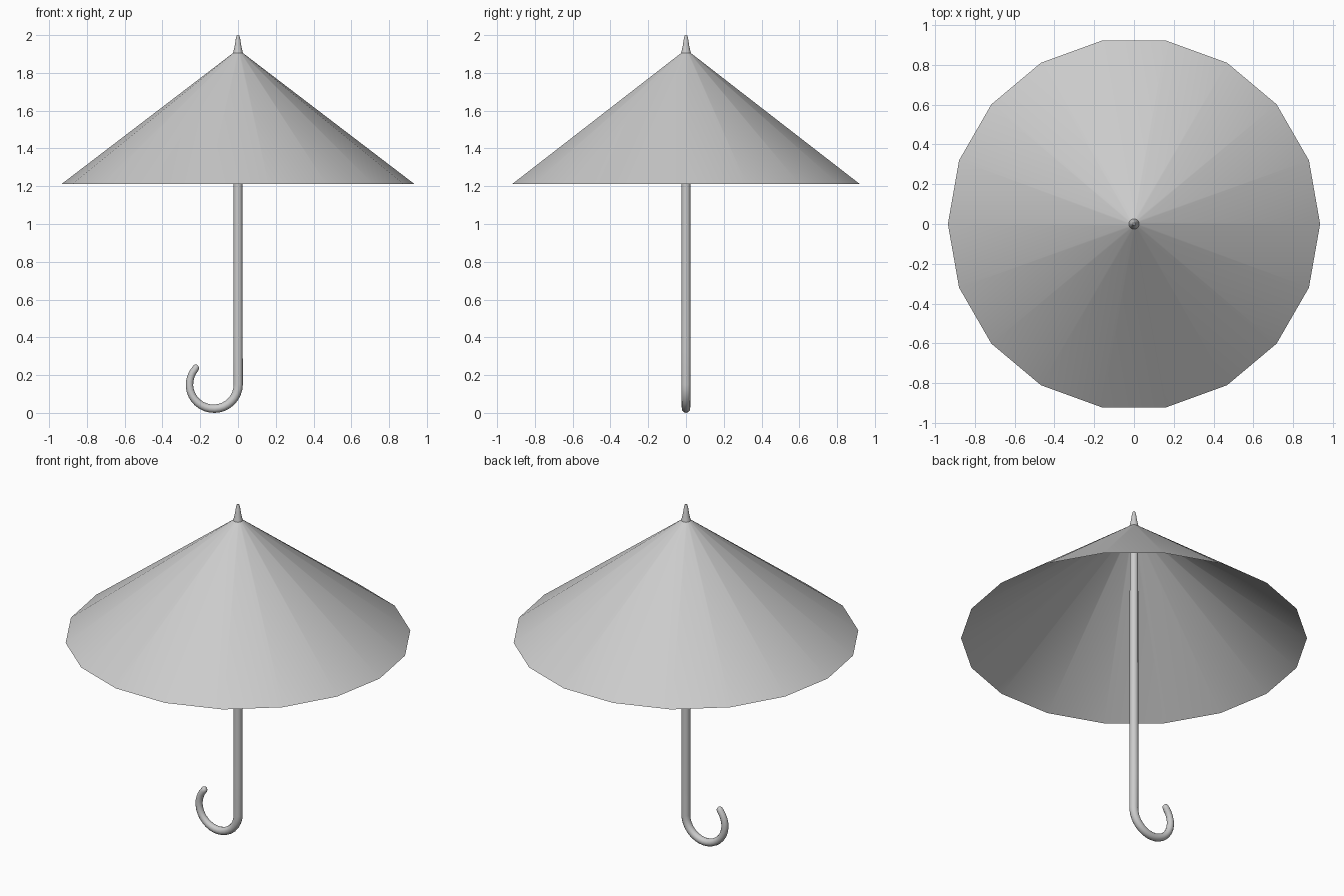
import bpy
from math import cos, sin, pi, radians

if "Cube" in bpy.data.objects:
    bpy.data.objects.remove(bpy.data.objects["Cube"])

SIDES = 18


def lathe(name, profile, cap_top=False):
    """Revolve (radius, z) points, listed bottom to top, around z."""
    verts = [(r * cos(2 * pi * i / SIDES), r * sin(2 * pi * i / SIDES), z)
             for r, z in profile for i in range(SIDES)]
    faces = []
    for k in range(len(profile) - 1):
        a, b = k * SIDES, (k + 1) * SIDES
        for i in range(SIDES):
            j = (i + 1) % SIDES
            faces.append((a + i, a + j, b + j, b + i))
    if cap_top:
        faces.append(tuple(range(len(verts) - SIDES, len(verts))))
    mesh = bpy.data.meshes.new(name)
    mesh.from_pydata(verts, [], faces)
    obj = bpy.data.objects.new(name, mesh)
    bpy.context.collection.objects.link(obj)
    bpy.ops.object.select_all(action='DESELECT')
    obj.select_set(True)
    bpy.context.view_layer.objects.active = obj
    bpy.ops.object.shade_smooth_by_angle(angle=radians(30))
    return obj


# Thin open canopy and the pointed ferrule on top
lathe("canopy", [(0.935, 1.211), (0.026, 1.905)])
lathe("ferrule", [(0.026, 1.905), (0.017, 1.945), (0.011, 1.985), (0.006, 2.0)], cap_top=True)

# Shaft and hooked handle: one swept tube, slightly thinner towards the hook end
path = [(0, 1.9, 0.023), (0, 0.7, 0.024), (0, 0.35, 0.025)]
STEPS = 20
for i in range(STEPS + 1):
    t = -radians(220) * i / STEPS
    path.append((-0.128 + 0.129 * cos(t), 0.150 + 0.128 * sin(t), 0.0245 - 0.006 * i / STEPS))
# Rounded end of the hook
path += [(-0.220, 0.243, 0.017), (-0.215, 0.249, 0.012), (-0.213, 0.251, 0.005)]

curve = bpy.data.curves.new("shaft_and_handle", 'CURVE')
curve.dimensions = '3D'
curve.bevel_depth = 1.0
curve.bevel_resolution = 4
curve.use_fill_caps = True
spline = curve.splines.new('POLY')
spline.points.add(len(path) - 1)
for p, (x, z, r) in zip(spline.points, path):
    p.co = (x, 0, z, 1)
    p.radius = r
spline.use_smooth = True
shaft = bpy.data.objects.new("shaft_and_handle", curve)
bpy.context.collection.objects.link(shaft)
bpy.ops.object.select_all(action='DESELECT')
shaft.select_set(True)
bpy.context.view_layer.objects.active = shaft
bpy.ops.object.convert(target='MESH')
bpy.ops.object.shade_smooth_by_angle(angle=radians(50))
